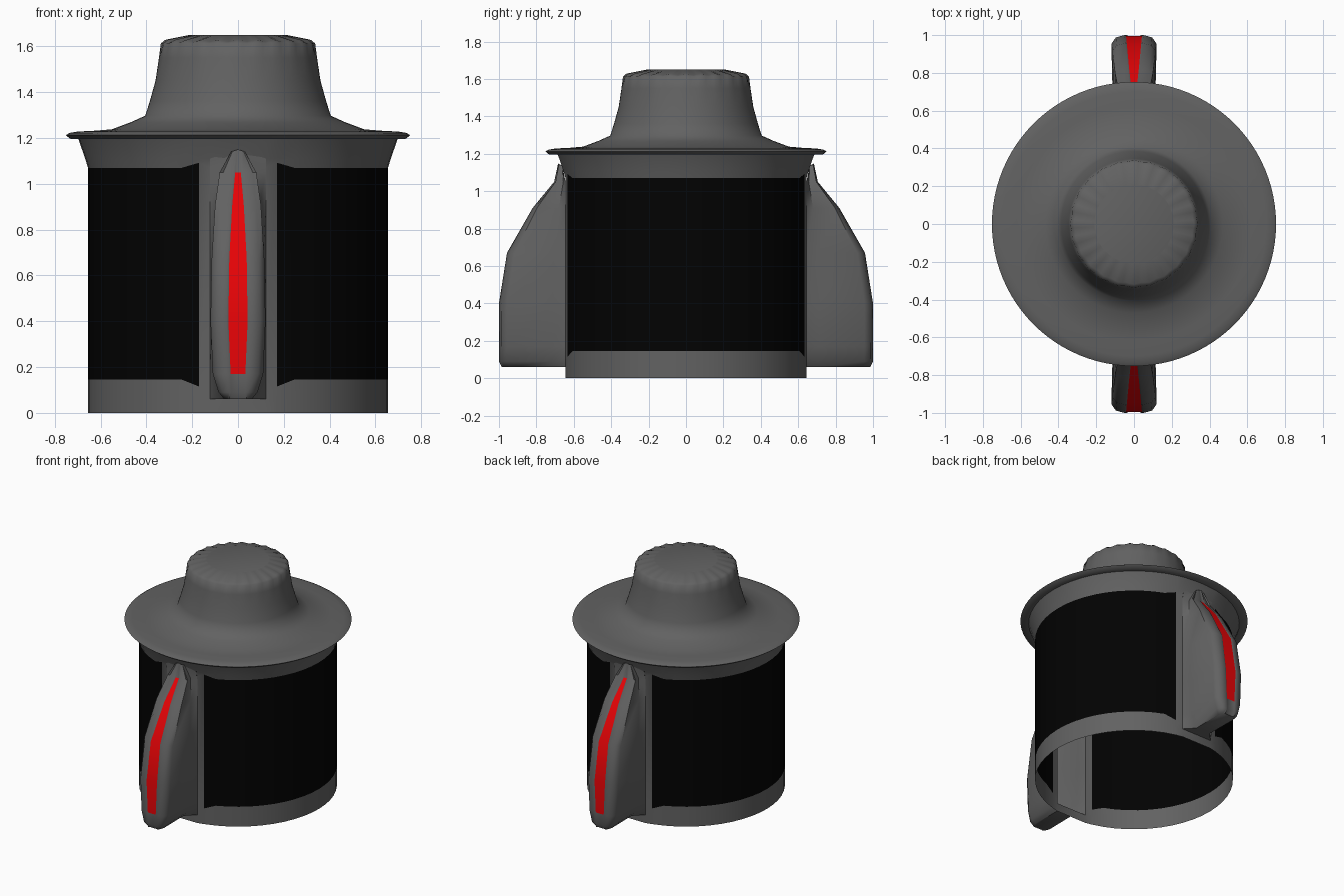
import bpy
from math import sin, cos, pi, radians

if "Cube" in bpy.data.objects:
    bpy.data.objects.remove(bpy.data.objects["Cube"])


def material(name, color):
    m = bpy.data.materials.new(name)
    m.diffuse_color = color
    m.use_nodes = True
    m.node_tree.nodes["Principled BSDF"].inputs["Base Color"].default_value = m.diffuse_color
    return m


GREY = material("dark_grey", (0.122, 0.122, 0.122, 1))
BLACK = material("black", (0.0006, 0.0006, 0.0006, 1))
RED = material("red", (0.8, 0.001, 0.002, 1))


def build(name, verts, faces, mat=GREY, angle=35):
    # keep only the vertices these faces use
    used = sorted({i for f in faces for i in f})
    remap = {v: i for i, v in enumerate(used)}
    me = bpy.data.meshes.new(name)
    me.from_pydata([verts[i] for i in used], [], [[remap[i] for i in f] for f in faces])
    ob = bpy.data.objects.new(name, me)
    bpy.context.collection.objects.link(ob)
    me.materials.append(mat)
    bpy.ops.object.select_all(action='DESELECT')
    ob.select_set(True)
    bpy.context.view_layer.objects.active = ob
    bpy.ops.object.shade_smooth_by_angle(angle=radians(angle))
    return ob


# Body shell: open at the bottom, black side panels, slots behind the fins
half = [-22, -15, -10.5, 10.5, 15, 22] + [22 + 136 * i / 20 for i in range(1, 20)]
angles = half + [a + 180 for a in half]
n = len(angles)
rings = [(0, 0.655), (0.06, 0.655), (0.145, 0.655), (1.07, 0.655),
         (1.11, 0.667), (1.19, 0.695), (1.2, 0.70)]
verts, grey, black = [], [], []
for k, (z, r) in enumerate(rings):
    for i, a in enumerate(angles):
        # panel corners reach slightly past the bands beside each fin
        dz = {2: -0.03, 3: 0.022}.get(k, 0) if i % len(half) in (1, 4) else 0
        t = radians(a)
        verts.append((r * sin(t), -r * cos(t), z + dz))
for k in range(len(rings) - 1):
    for i in range(n):
        col, j = i % len(half), (i + 1) % n
        f = (k * n + i, k * n + j, (k + 1) * n + j, (k + 1) * n + i)
        if col == 2 and 1 <= k <= 3:
            continue
        is_panel = k == 2 and (col == 0 or col >= 4)
        (black if is_panel else grey).append(f)
build("body_shell", verts, grey)
build("side_panels", verts, black, BLACK)

# Lid: brim, sloping crown and knob with a lightly scalloped rim
profile = [(0.695, 1.195), (0.73, 1.195), (0.752, 1.212), (0.735, 1.222), (0.70, 1.228),
           (0.62, 1.232), (0.55, 1.238), (0.47, 1.268), (0.405, 1.297), (0.385, 1.36),
           (0.36, 1.45), (0.345, 1.55), (0.334, 1.612), (0.315, 1.624), (0.21, 1.65)]
scallop = {12: 0.003, 13: 0.004}
n, verts, faces = 96, [], []
for k, (r, z) in enumerate(profile):
    for i in range(n):
        t = 2 * pi * i / n
        wave = scallop.get(k, 0) * cos(24 * t)
        verts.append(((r + wave) * cos(t), (r + wave) * sin(t),
                      z + (wave if k == 13 else 0)))
for k in range(len(profile) - 1):
    for i in range(n):
        j = (i + 1) % n
        faces.append((k * n + i, k * n + j, (k + 1) * n + j, (k + 1) * n + i))
faces.append([(len(profile) - 1) * n + i for i in range(n)])
build("lid_and_knob", verts, faces, angle=60)

# Fins: height, depth, half width, half width of the red strip
sections = [(0.06, 0.985, 0.06, 0.028), (0.09, 1.0, 0.085, 0.03), (0.17, 1.0, 0.11, 0.032),
            (0.40, 1.0, 0.12, 0.042), (0.67, 0.957, 0.115, 0.038), (0.91, 0.82, 0.10, 0.025),
            (1.05, 0.705, 0.08, 0.012), (1.15, 0.684, 0.03, 0.003)]
for name, s in (("front", 1), ("back", -1)):
    verts, grey, red = [], [], []
    for z, d, w, r in sections:
        top = z > 1.1
        base = 0.657 if top else 0.644
        side = [(0.122, base), (w * 0.95, base + (d - base) * 0.2),
                (w, base + (d - base) * 0.87), (w * 0.8, d - 0.012), (r + 0.008, d), (r, d - 0.004)]
        row = [(-x, y) for x, y in side] + [(x, y) for x, y in reversed(side)]
        # the last section leans back from the slot's top edge to a peak
        verts += [(s * x, -s * y, 1.11 + 0.04 * (1 - abs(x) / 0.122) if top else z)
                  for x, y in row]
    m = 12
    for k in range(len(sections) - 1):
        for i in range(m - 1):
            f = (k * m + i, k * m + i + 1, (k + 1) * m + i + 1, (k + 1) * m + i)
            (red if i == 5 and 2 <= k <= 5 else grey).append(f)
    grey.append(list(range(m))[::-1])
    build(name + "_fin", verts, grey, angle=50)
    build(name + "_fin_strip", verts, red, RED)
